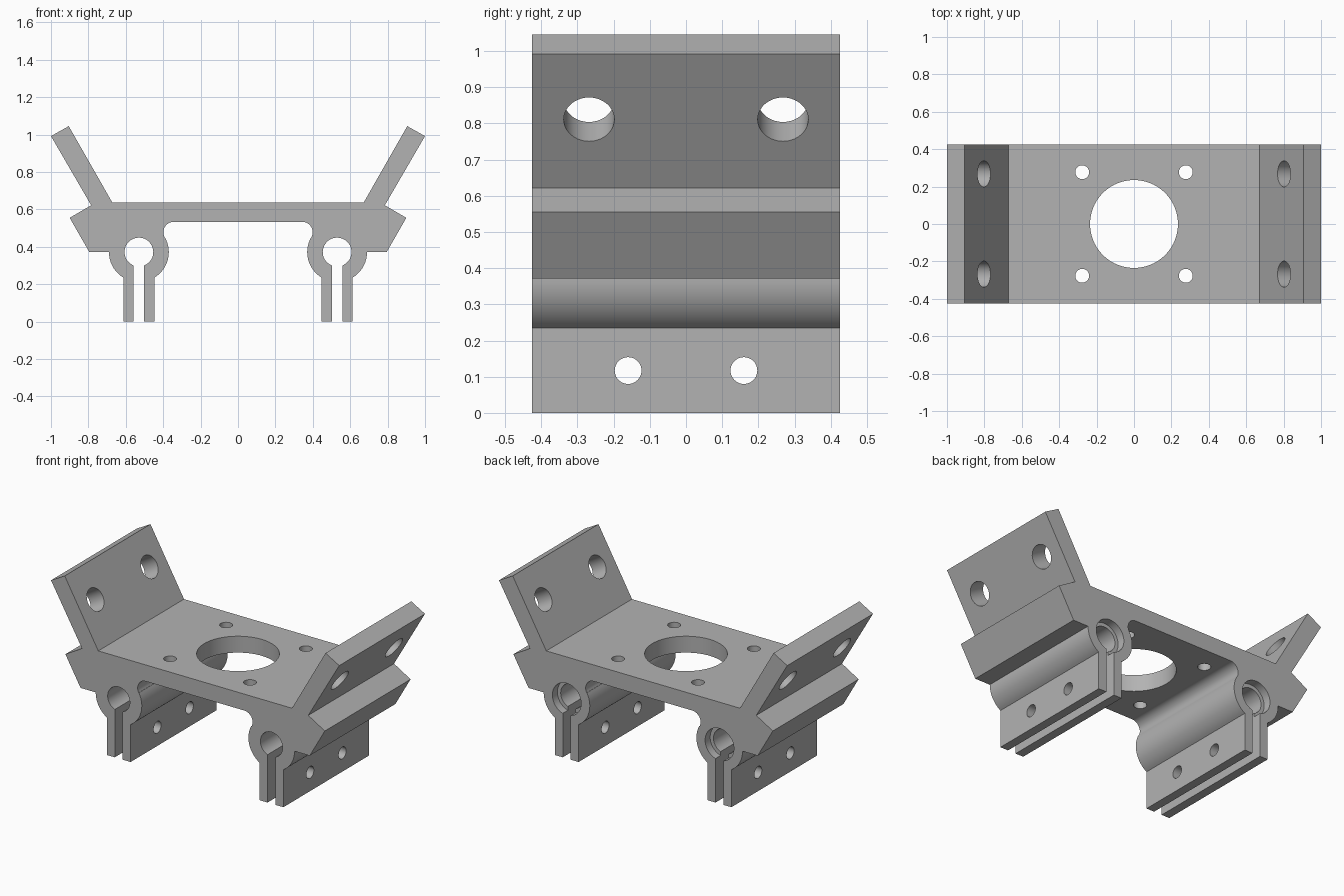
import bpy, bmesh
from math import radians, cos, sin, acos, asin, degrees
from mathutils import Vector

cube = bpy.data.objects.get("Cube")
if cube:
    bpy.data.objects.remove(cube, do_unlink=True)

HALF_Y = 0.425
CLAMP = (0.53, 0.372)          # centre of the rod clamp
RING, BORE = 0.16, 0.077       # clamp outer and inner radius
SLOT, LEG = 0.0275, 0.0825     # half widths of slot and of leg pair
FILLET = (0.342, 0.477)

grey = bpy.data.materials.new("plain grey")
grey.use_nodes = True
colour = (0.45, 0.45, 0.45, 1)
grey.diffuse_color = colour
grey.node_tree.nodes["Principled BSDF"].inputs["Base Color"].default_value = colour


def arc(centre, radius, start, end, steps):
    angles = [radians(start + (end - start) * i / steps) for i in range(steps + 1)]
    return [(centre[0] + radius * cos(a), centre[1] + radius * sin(a)) for a in angles]


def make_object(name, bm):
    bmesh.ops.recalc_face_normals(bm, faces=bm.faces)
    mesh = bpy.data.meshes.new(name)
    bm.to_mesh(mesh)
    bm.free()
    mesh.materials.append(grey)
    obj = bpy.data.objects.new(name, mesh)
    bpy.context.collection.objects.link(obj)
    return obj


def add_cylinder(bm, centre, axis, radius, depth, sides=40):
    matrix = Vector(axis).to_track_quat('Z', 'Y').to_matrix().to_4x4()
    matrix.translation = centre
    bmesh.ops.create_cone(bm, cap_ends=True, segments=sides, radius1=radius,
                          radius2=radius, depth=depth, matrix=matrix)


# Half profile: tilted flange, shoulder, split clamp with legs, fillet
cx = CLAMP[0]
leg_angle = degrees(acos(LEG / RING))
slot_angle = degrees(acos(SLOT / BORE))
half = [(0.672, 0.637), (0.905, 1.045), (1.0, 0.992), (0.785, 0.622),
        (0.9, 0.555), (0.795, 0.372)]
half += arc(CLAMP, RING, 0, -leg_angle, 12)
half += [(cx + LEG, 0), (cx + SLOT, 0)]
half += arc(CLAMP, BORE, -slot_angle, 180 + slot_angle, 40)
half += [(cx - SLOT, 0), (cx - LEG, 0)]
half += arc(CLAMP, RING, leg_angle - 180, -209, 18)
half += arc(FILLET, 0.057, -29, 90, 14)
profile = half + [(-x, z) for x, z in reversed(half)]

# Extrude the profile along the depth
bm = bmesh.new()
face = bm.faces.new([bm.verts.new((x, -HALF_Y, z)) for x, z in profile])
new = bmesh.ops.extrude_face_region(bm, geom=[face])["geom"]
bmesh.ops.translate(bm, vec=(0, 2 * HALF_Y, 0),
                    verts=[v for v in new if isinstance(v, bmesh.types.BMVert)])
bracket = make_object("motor_bracket", bm)

# All drilled holes
bm = bmesh.new()
add_cylinder(bm, (0, 0, 0.59), (0, 0, 1), 0.235, 0.3, 80)
for s in (-1, 1):
    # Rod clamp counterbore at the back
    add_cylinder(bm, (s * cx, HALF_Y, CLAMP[1]), (0, 1, 0), 0.1, 0.1)
    for t in (-1, 1):
        add_cylinder(bm, (s * 0.277, t * 0.277, 0.59), (0, 0, 1), 0.037, 0.3)
        add_cylinder(bm, (s * cx, t * 0.16, 0.117), (1, 0, 0), 0.037, 0.3)
        add_cylinder(bm, (s * 0.85, t * 0.268, 0.837), (s * 0.866, 0, -0.5), 0.07, 0.2)
holes = make_object("hole_cutter", bm)
holes.hide_render = True

drill = bracket.modifiers.new("drill", 'BOOLEAN')
drill.operation = 'DIFFERENCE'
drill.solver = 'EXACT'
drill.object = holes

bpy.ops.object.select_all(action='DESELECT')
bpy.context.view_layer.objects.active = bracket
bracket.select_set(True)
bpy.ops.object.modifier_apply(modifier="drill")
bpy.data.objects.remove(holes, do_unlink=True)
bpy.ops.object.shade_smooth_by_angle(angle=radians(30))
